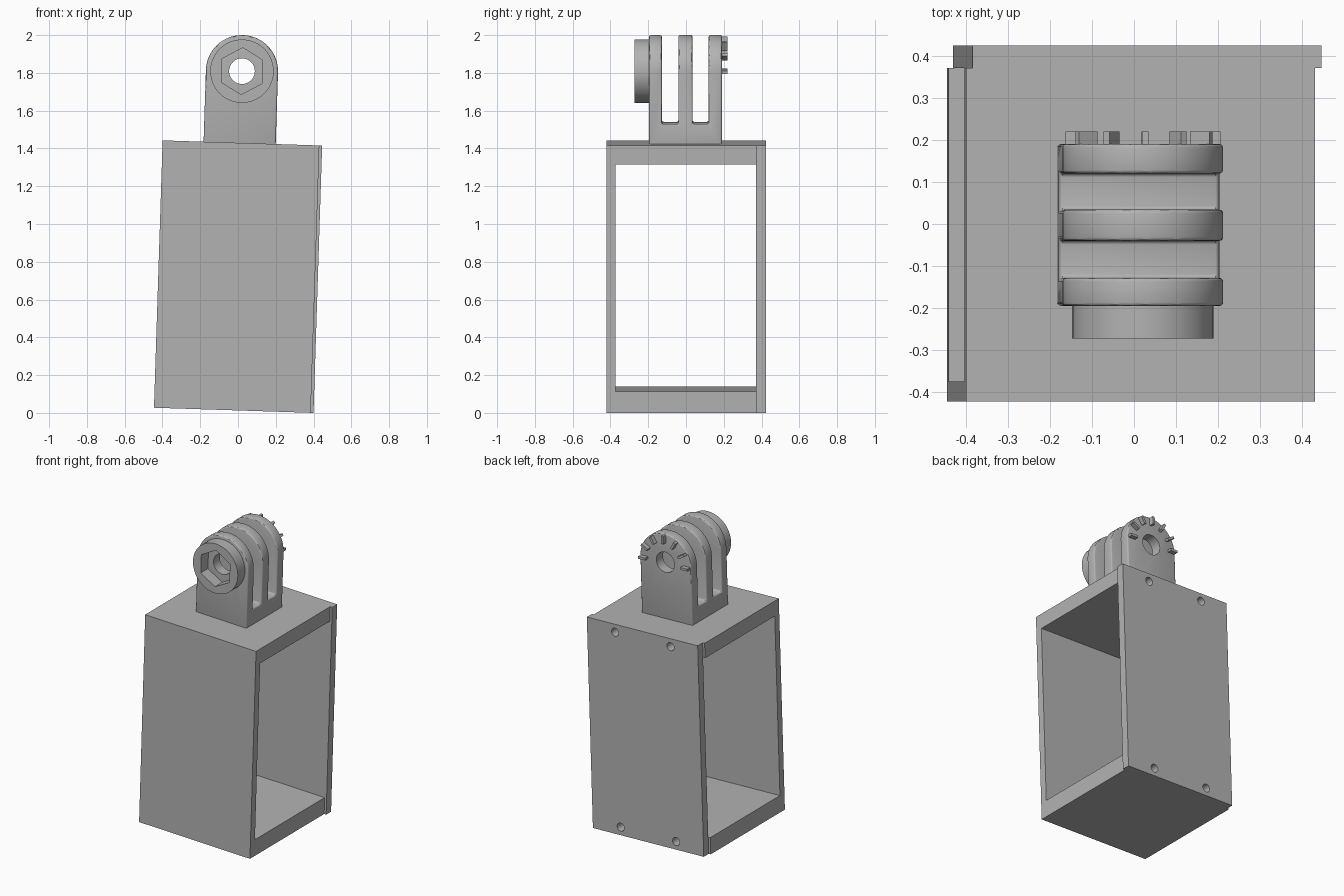
import bpy, bmesh
from math import cos, sin, pi, radians
from mathutils import Matrix, Vector

if "Cube" in bpy.data.objects:
    bpy.data.objects.remove(bpy.data.objects["Cube"], do_unlink=True)

# Single flat colour
GREY = (0.45, 0.45, 0.45, 1.0)
grey = bpy.data.materials.new("plain_grey")
grey.use_nodes = True
grey.diffuse_color = GREY
grey.node_tree.nodes["Principled BSDF"].inputs["Base Color"].default_value = GREY

# The whole model leans slightly sideways
LEAN = Matrix.Translation((-0.03, 0, 0.0139)) @ Matrix.Rotation(radians(1.85), 4, 'Y')

HALF_W, HEIGHT = 0.415, 1.416
PIVOT_X, PIVOT_Z, ARM_R = -0.007, 1.796, 0.191


def prism(name, points, axis, start, end):
    """Extrude a closed outline: (y, z) points along x, or (x, z) points along y."""
    bm = bmesh.new()
    if axis == 'X':
        verts = [bm.verts.new((start, a, b)) for a, b in points]
        step = Vector((end - start, 0, 0))
    else:
        verts = [bm.verts.new((a, start, b)) for a, b in points]
        step = Vector((0, end - start, 0))
    face = bm.faces.new(verts)
    ext = bmesh.ops.extrude_face_region(bm, geom=[face])
    bmesh.ops.translate(bm, vec=step,
                        verts=[g for g in ext["geom"] if isinstance(g, bmesh.types.BMVert)])
    bmesh.ops.recalc_face_normals(bm, faces=bm.faces)
    mesh = bpy.data.meshes.new(name)
    bm.to_mesh(mesh)
    bm.free()
    mesh.materials.append(grey)
    obj = bpy.data.objects.new(name, mesh)
    bpy.context.collection.objects.link(obj)
    return obj


def rect(a0, a1, b0, b1):
    return [(a0, b0), (a1, b0), (a1, b1), (a0, b1)]


def arc(cx, cz, r, n, start=0.0, sweep=2 * pi, closed=True):
    count = n if closed else n + 1
    return [(cx + r * cos(start + sweep * i / n), cz + r * sin(start + sweep * i / n))
            for i in range(count)]


def activate(obj):
    bpy.ops.object.select_all(action='DESELECT')
    obj.select_set(True)
    bpy.context.view_layer.objects.active = obj


def apply(obj, mod):
    activate(obj)
    bpy.ops.object.modifier_apply(modifier=mod.name)


def cut(obj, cutter):
    mod = obj.modifiers.new("cut", 'BOOLEAN')
    mod.operation, mod.solver, mod.object = 'DIFFERENCE', 'EXACT', cutter
    apply(obj, mod)


def discard(obj):
    bpy.data.objects.remove(obj, do_unlink=True)


# Frame body: front wall, floor and roof in one C-shaped section
frame = prism("frame_body",
              [(-0.422, 0), (0.371, 0), (0.371, 0.112), (-0.374, 0.112),
               (-0.374, HEIGHT - 0.1), (0.371, HEIGHT - 0.1),
               (0.371, HEIGHT), (-0.422, HEIGHT)],
              'X', -HALF_W, HALF_W)

# Back plate, set slightly to one side
plate = prism("back_plate", rect(0.015 - HALF_W, 0.015 + HALF_W, 0, HEIGHT), 'Y', 0.371, 0.424)

# Four screw holes through the plate into floor and roof
for x in (-0.195, 0.22):
    for z in (0.054, HEIGHT - 0.054):
        drill = prism("screw_drill", arc(x, z, 0.027, 24), 'Y', 0.2, 0.5)
        cut(plate, drill)
        cut(frame, drill)
        discard(drill)

# Three-finger mount: round-topped block with two slots
outline = [(PIVOT_X - ARM_R, HEIGHT - 0.02), (PIVOT_X + ARM_R, HEIGHT - 0.02)]
outline += arc(PIVOT_X, PIVOT_Z, ARM_R, 32, 0, pi, closed=False)
mount = prism("finger_mount", outline, 'Y', -0.195, 0.19)
for y0, y1 in ((-0.128, -0.04), (0.034, 0.12)):
    slot = prism("slot_cutter", rect(y0, y1, 1.522, 2.2), 'X', -0.5, 0.5)
    cut(mount, slot)
    discard(slot)
bevel = mount.modifiers.new("soft_edges", 'BEVEL')
bevel.width, bevel.segments, bevel.limit_method = 0.009, 3, 'ANGLE'
bevel.angle_limit = radians(40)
apply(mount, bevel)
bore = prism("bore_cutter", arc(PIVOT_X, PIVOT_Z, 0.068, 40), 'Y', -0.5, 0.5)
cut(mount, bore)
discard(bore)

# Round boss with a hexagonal nut pocket
boss = prism("nut_boss", arc(PIVOT_X, PIVOT_Z, 0.168, 48), 'Y', -0.272, -0.194)
pocket = prism("hex_cutter", arc(PIVOT_X, PIVOT_Z, 0.124, 6, pi / 2), 'Y', -0.4, -0.1)
cut(boss, pocket)
discard(pocket)

# Fan of radial ribs behind the rear finger
ribs = []
for i in range(7):
    a = i * pi / 6
    along, side = Vector((cos(a), sin(a))), Vector((-sin(a), cos(a))) * 0.008
    centre = Vector((PIVOT_X, PIVOT_Z))
    inner, outer = centre + along * 0.132, centre + along * 0.184
    ribs.append(prism(f"radial_rib_{i + 1}",
                      [inner - side, outer - side, outer + side, inner + side],
                      'Y', 0.185, 0.22))

# Smooth the round parts, then lean everything
for obj in (mount, boss, plate, frame):
    activate(obj)
    bpy.ops.object.shade_smooth_by_angle(angle=radians(30))
for obj in [frame, plate, mount, boss] + ribs:
    obj.matrix_world = LEAN
